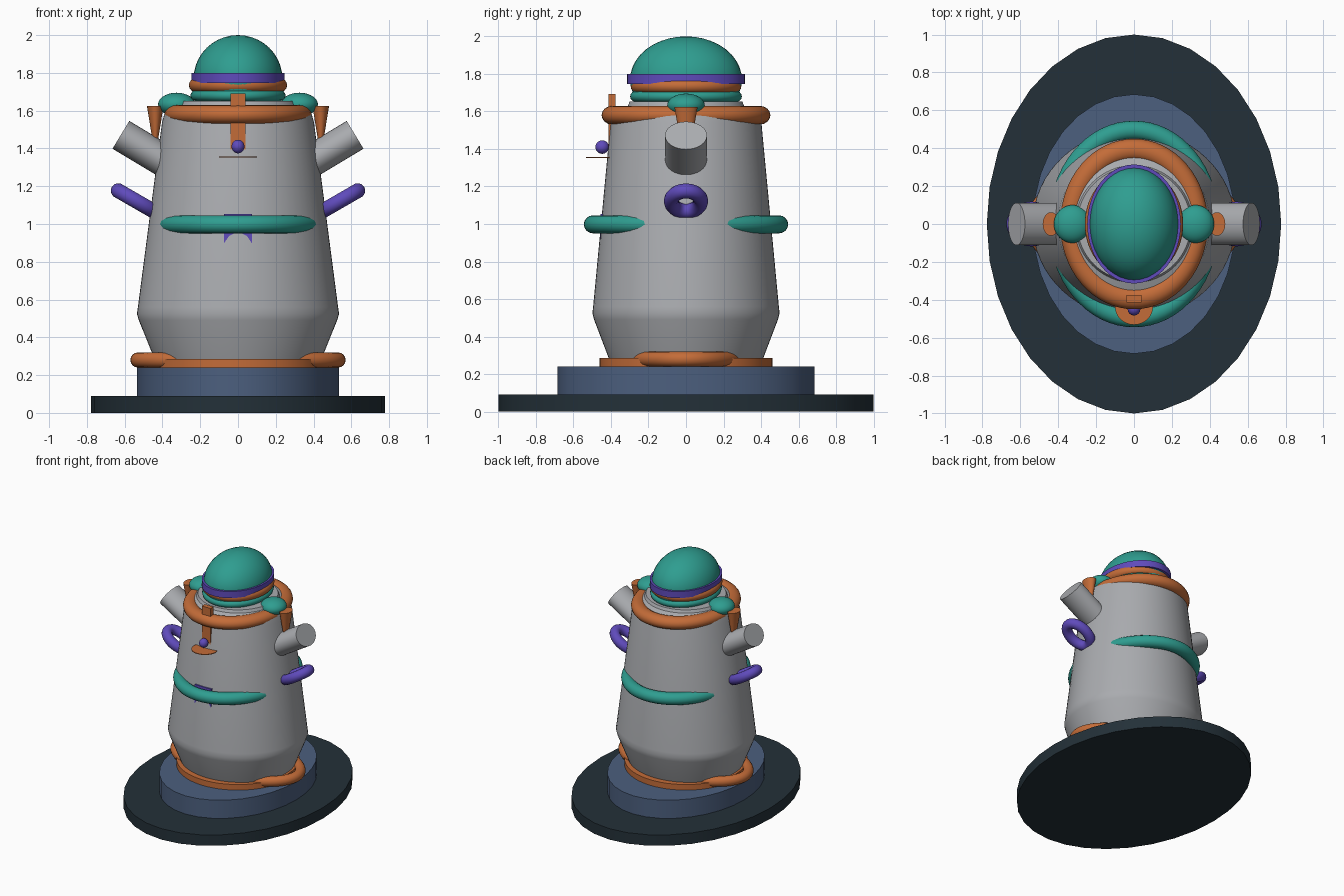
import bpy, math
from mathutils import Matrix, Vector

if "Cube" in bpy.data.objects:
    bpy.data.objects.remove(bpy.data.objects["Cube"])


def material(name, colour):
    m = bpy.data.materials.new(name)
    m.diffuse_color = (*colour, 1)
    m.use_nodes = True
    m.node_tree.nodes["Principled BSDF"].inputs["Base Color"].default_value = m.diffuse_color
    return m


TEAL = material("teal", (0.028, 0.34, 0.28))
ORANGE = material("orange", (0.55, 0.15, 0.04))
PURPLE = material("purple", (0.115, 0.07, 0.50))
GREY = material("grey", (0.40, 0.41, 0.43))
BLUE = material("slate_blue", (0.072, 0.115, 0.21))
DARK = material("dark_slate", (0.017, 0.03, 0.04))


def finish(name, mat, verts, faces, matrix=None):
    mesh = bpy.data.meshes.new(name)
    mesh.from_pydata(verts, [], faces)
    if matrix:
        mesh.transform(matrix)
    obj = bpy.data.objects.new(name, mesh)
    bpy.context.collection.objects.link(obj)
    mesh.materials.append(mat)
    bpy.ops.object.select_all(action='DESELECT')
    obj.select_set(True)
    bpy.context.view_layer.objects.active = obj
    bpy.ops.object.shade_smooth_by_angle(angle=math.radians(32))
    return obj


def loft(name, mat, profile, n=32, matrix=None):
    """Stack of elliptical sections (rx, ry, z), capped at both ends."""
    verts, faces = [], []
    for rx, ry, z in profile:
        for i in range(n):
            a = math.tau * i / n
            verts.append((rx * math.cos(a), ry * math.sin(a), z))
    for k in range(len(profile) - 1):
        for i in range(n):
            j = (i + 1) % n
            faces.append((k*n + i, k*n + j, k*n + n + j, k*n + n + i))
    top = (len(profile) - 1) * n
    faces += [tuple(reversed(range(n))), tuple(range(top, top + n))]
    return finish(name, mat, verts, faces, matrix)


def ring(name, mat, outer, tube, half_height, matrix, n=64, m=16):
    """Elliptical torus with given outer radii and tube size."""
    verts, faces = [], []
    for i in range(n):
        u = math.tau * i / n
        for k in range(m):
            v = math.tau * k / m
            d = tube * (math.cos(v) - 1)
            verts.append(((outer[0] + d) * math.cos(u),
                          (outer[1] + d) * math.sin(u),
                          half_height * math.sin(v)))
            i2, k2 = (i + 1) % n, (k + 1) % m
            faces.append((i*m + k, i2*m + k, i2*m + k2, i*m + k2))
    return finish(name, mat, verts, faces, matrix)


def ellipsoid(name, mat, centre, radii, steps=20):
    profile = []
    for k in range(steps + 1):
        a = math.pi * (k / steps - 0.5)
        c = max(math.cos(a), 0.002)
        profile.append((radii[0] * c, radii[1] * c, radii[2] * math.sin(a)))
    return loft(name, mat, profile, 40, Matrix.Translation(centre))


def box(name, mat, lo, hi):
    verts = [(x, y, z) for z in (lo[2], hi[2]) for x, y in
             ((lo[0], lo[1]), (hi[0], lo[1]), (hi[0], hi[1]), (lo[0], hi[1]))]
    faces = [(3, 2, 1, 0), (4, 5, 6, 7)]
    faces += [(i, (i + 1) % 4, (i + 1) % 4 + 4, i + 4) for i in range(4)]
    return finish(name, mat, verts, faces)


def up(z):
    return Matrix.Translation((0, 0, z))


# Stepped oval base
loft("base_plate", DARK, [(0.777, 1, 0), (0.777, 1, 0.09)])
loft("plinth", BLUE, [(0.535, 0.685, 0.09), (0.535, 0.685, 0.24)])

# Foot of the body
loft("foot_disc", ORANGE, [(0.46, 0.46, 0.24), (0.46, 0.46, 0.286)], 64)
ring("foot_ring", ORANGE, (0.57, 0.34), 0.04, 0.04, up(0.28))

# Tapered body with sloped shoulder
loft("body", GREY, [(0.44, 0.41, 0.28), (0.525, 0.49, 0.49), (0.535, 0.499, 0.525),
                    (0.53, 0.495, 0.56), (0.402, 0.402, 1.54), (0.385, 0.385, 1.60),
                    (0.31, 0.31, 1.63), (0.30, 0.30, 1.652)], 64)
ring("waist_ring", TEAL, (0.452, 0.545), 0.05, 0.048, up(0.998))
ring("shoulder_ring", ORANGE, (0.39, 0.45), 0.058, 0.05, up(1.58))

# Head: stacked collars, band and dome
ring("lower_collar", TEAL, (0.252, 0.298), 0.04, 0.032, up(1.68))
ring("upper_collar", ORANGE, (0.26, 0.295), 0.04, 0.038, up(1.735))
loft("head_band", PURPLE, [(0.247, 0.314, 1.746), (0.247, 0.314, 1.80)], 48)
ellipsoid("dome", TEAL, (0, 0, 1.77), (0.235, 0.298, 0.23))

# Parts mirrored on both sides
for s, side in ((1, "right"), (-1, "left")):
    tilt = Vector((s * 0.86, 0, 0.51))
    spout = (Matrix.Translation((s * 0.62, 0, 1.472))
             @ Matrix.Rotation(s * math.radians(59), 4, 'Y'))
    loft("spout_" + side, GREY, [(0.086, 0.112, -0.32), (0.086, 0.112, 0)], 32, spout)
    handle = (Matrix.Translation((s * 0.54, 0, 1.122))
              @ Matrix.Rotation(-s * math.radians(30), 4, 'Y'))
    ring("handle_" + side, PURPLE, (0.148, 0.118), 0.04, 0.04, handle, 40, 14)
    loft("funnel_" + side, ORANGE, [(0.014, 0.03, 1.44), (0.044, 0.062, 1.625)], 24,
         Matrix.Translation((s * 0.438, 0, 0)))
    ellipsoid("shoulder_pad_" + side, TEAL, (s * 0.325, 0, 1.633), (0.098, 0.1, 0.062))

# Front ornaments
box("front_bar", ORANGE, (-0.04, -0.414, 1.30), (0.04, -0.375, 1.692))
loft("front_saucer", ORANGE, [(0.1, 0.095, 1.352), (0.1, 0.095, 1.357)], 32,
     Matrix.Translation((0, -0.437, 0)))
ellipsoid("front_bead", PURPLE, (0, -0.447, 1.41), (0.034, 0.036, 0.036), 14)
box("front_badge", PURPLE, (-0.075, -0.457, 0.88), (0.075, -0.42, 1.052))
